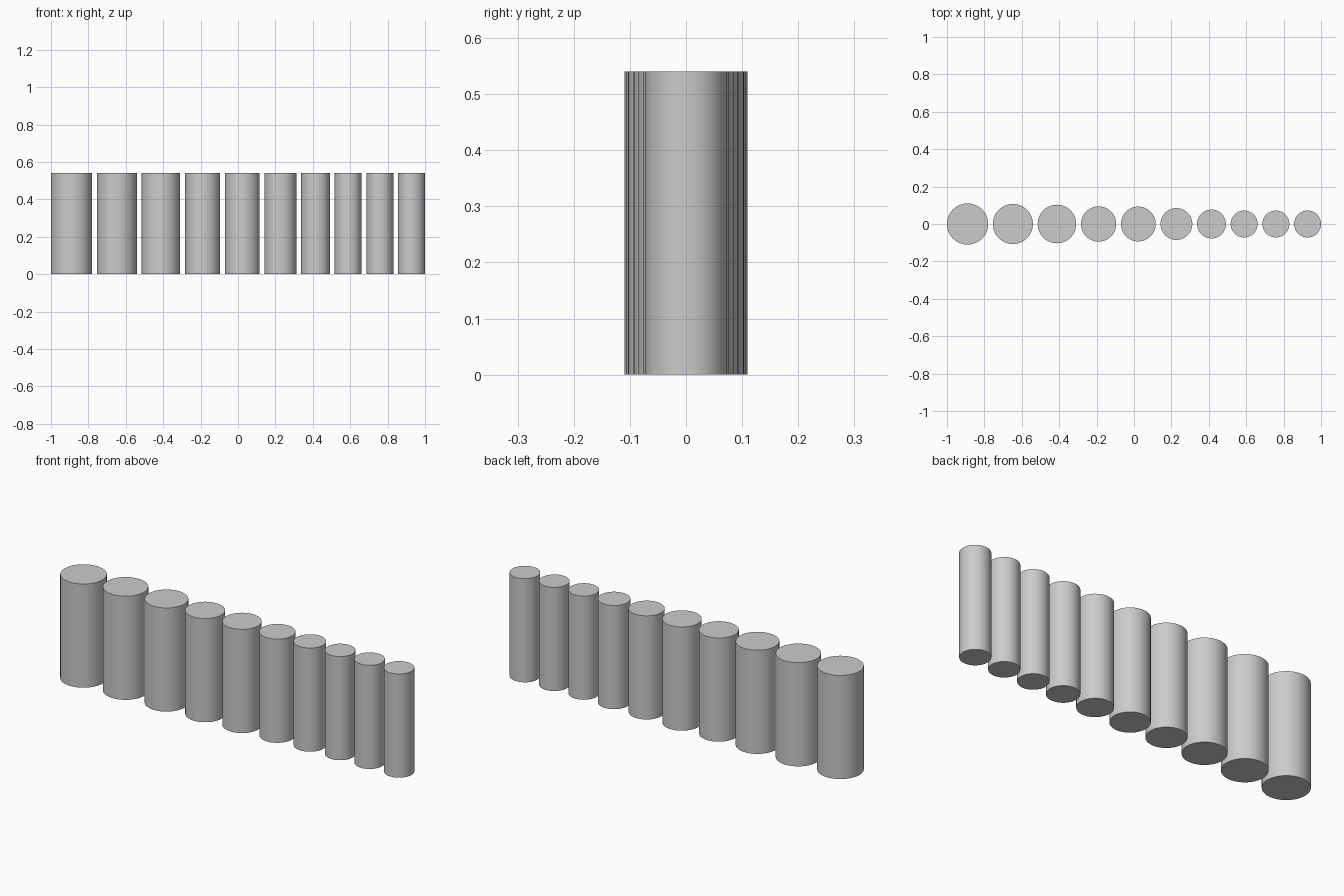
import bpy
import math

# Remove the default cube
cube = bpy.data.objects.get("Cube")
if cube:
    bpy.data.objects.remove(cube, do_unlink=True)

# Plain grey material
GREY = (0.6, 0.6, 0.6, 1.0)
grey = bpy.data.materials.new("plain_grey")
grey.use_nodes = True
grey.diffuse_color = GREY
grey.node_tree.nodes["Principled BSDF"].inputs["Base Color"].default_value = GREY

HEIGHT = 0.54
RADII = [0.11, 0.107, 0.103, 0.094, 0.093, 0.085, 0.077, 0.072, 0.072, 0.072]
GAP = (2 - 2 * sum(RADII)) / (len(RADII) - 1)


def add_cylinder(name, x, radius):
    bpy.ops.mesh.primitive_cylinder_add(
        vertices=64, radius=radius, depth=HEIGHT, location=(x, 0, HEIGHT / 2))
    obj = bpy.context.object
    obj.name = name
    obj.data.materials.append(grey)
    bpy.ops.object.shade_smooth_by_angle(angle=math.radians(30))


# Row of cylinders, widest to narrowest, evenly spaced
left_edge = -1.0
for number, radius in enumerate(RADII, 1):
    add_cylinder(f"cylinder_{number}", left_edge + radius, radius)
    left_edge += 2 * radius + GAP
